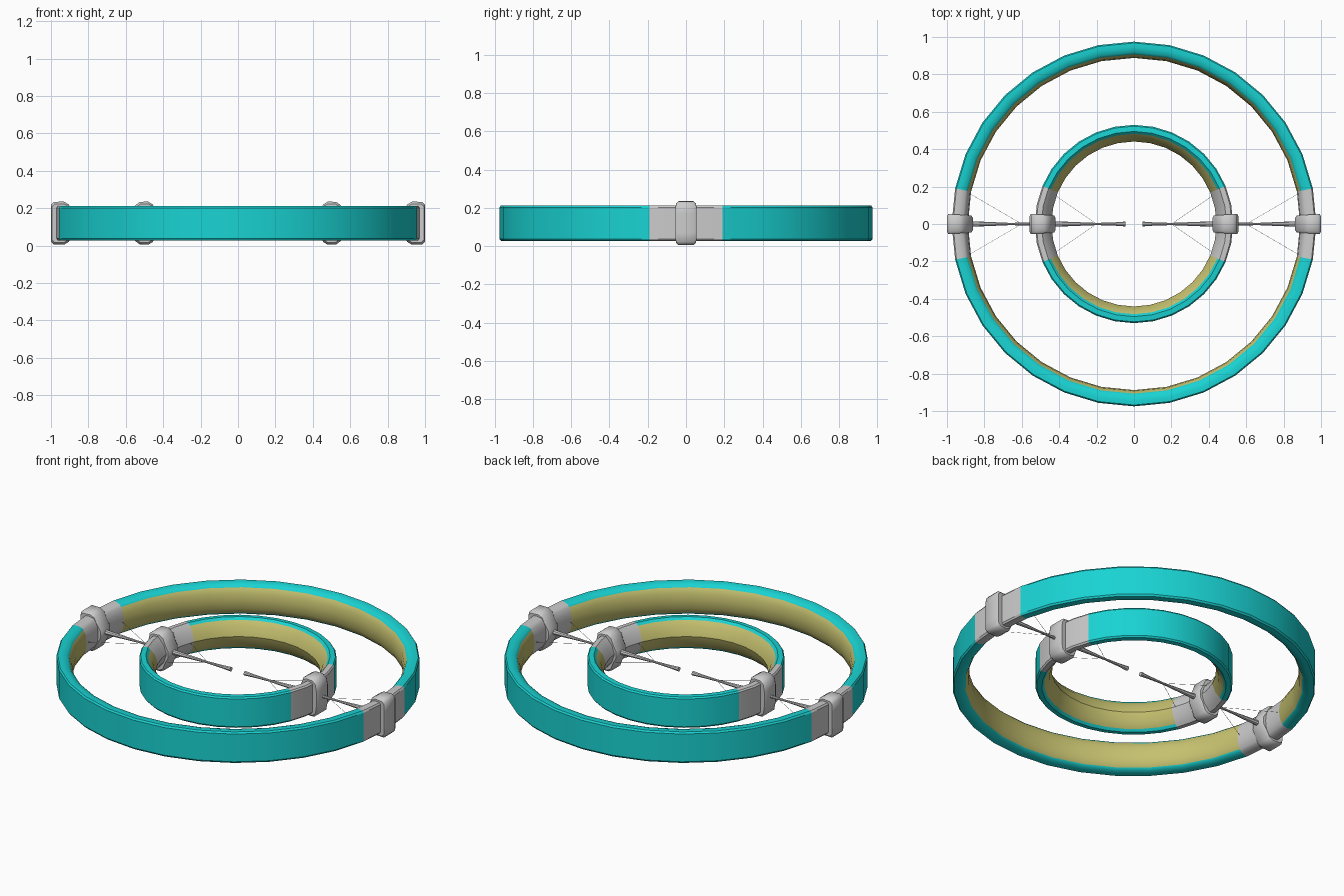
import bpy, bmesh
from math import sin, cos, pi
from mathutils import Vector

if "Cube" in bpy.data.objects:
    bpy.data.objects.remove(bpy.data.objects["Cube"])

ZC = 0.12
SEG = 32


def material(name, rgb):
    m = bpy.data.materials.new(name)
    m.diffuse_color = (*rgb, 1)
    m.use_nodes = True
    m.node_tree.nodes["Principled BSDF"].inputs["Base Color"].default_value = m.diffuse_color
    return m


TEAL = material("teal_shell", (0.01, 0.65, 0.65))
OLIVE = material("olive_lining", (0.56, 0.53, 0.16))


def finish(name, bm, mats=(), angle=0.6):
    bmesh.ops.recalc_face_normals(bm, faces=bm.faces)
    me = bpy.data.meshes.new(name)
    bm.to_mesh(me)
    bm.free()
    ob = bpy.data.objects.new(name, me)
    bpy.context.collection.objects.link(ob)
    for m in mats:
        me.materials.append(m)
    bpy.ops.object.select_all(action='DESELECT')
    ob.select_set(True)
    bpy.context.view_layer.objects.active = ob
    bpy.ops.object.shade_smooth_by_angle(angle=angle)
    return ob


def arc(name, half, first, last, mats=(), lining=0):
    """Sweep a top/bottom symmetric section around z between two segment numbers."""
    prof = half + [(r, -z) for r, z in reversed(half) if z > 0]
    bm = bmesh.new()
    rows = [[bm.verts.new((r * cos(2 * pi * i / SEG), r * sin(2 * pi * i / SEG), ZC + z))
             for r, z in prof] for i in range(first, last + 1)]
    n = len(prof)
    for a, b in zip(rows, rows[1:]):
        for j in range(n):
            k = (j + 1) % n
            f = bm.faces.new((a[j], a[k], b[k], b[j]))
            if mats and lining <= j < n - 1 - lining:
                f.material_index = 1
    bm.faces.new(rows[0])
    bm.faces.new(rows[-1])
    return finish(name, bm, mats)


def clamp(name, outline, side):
    """Rounded block: an xz outline extruded along y and bevelled."""
    bm = bmesh.new()
    pts = outline + [(x, -z) for x, z in reversed(outline)]
    xm = sum(p[0] for p in pts) / len(pts)
    rows = []
    for y, s in ((-1, .9), (-.75, 1), (.75, 1), (1, .9)):
        rows.append([bm.verts.new((side * (xm + (x - xm) * s),
                                   y * (0.05 + 0.06 * (x - xm)), ZC + z * s))
                     for x, z in pts])
    for a, b in zip(rows, rows[1:]):
        for j in range(len(pts)):
            k = (j + 1) % len(pts)
            bm.faces.new((a[j], a[k], b[k], b[j]))
    bm.faces.new(rows[0])
    bm.faces.new(rows[-1])
    finish(name, bm, angle=0.8)


def rod(name, pts, sides=8):
    """Turned rod through (position, radius) stations."""
    bm = bmesh.new()
    d = (pts[-1][0] - pts[0][0]).normalized()
    u = d.cross(Vector((0, 0, 1))).normalized()
    v = d.cross(u)
    rows = [[bm.verts.new(p + r * (u * cos(2 * pi * i / sides) + v * sin(2 * pi * i / sides)))
             for i in range(sides)] for p, r in pts]
    for a, b in zip(rows, rows[1:]):
        for j in range(sides):
            k = (j + 1) % sides
            bm.faces.new((a[j], a[k], b[k], b[j]))
    bm.faces.new(rows[0])
    bm.faces.new(rows[-1])
    finish(name, bm)


# Ring sections: outer wall, rim, then bulging lining
outer = [(.975, .082), (.968, .092), (.945, .093), (.918, .086), (.907, .075), (.893, .045), (.888, 0)]
inner = [(.53, .082), (.523, .091), (.495, .093), (.482, .08), (.457, .05), (.441, 0)]

# Coloured half rings and the grey couplings between them
for label, sec, gap, lining in (("outer", outer, 1, 4), ("inner", inner, 2, 3)):
    for k, where in ((0, "back"), (16, "front")):
        arc(f"{label}_ring_{where}", sec, k + gap, k + 16 - gap, (TEAL, OLIVE), lining)
    for k, where in ((0, "right"), (16, "left")):
        arc(f"{label}_coupling_{where}", sec, k - gap, k + gap)

# Clamp outlines, upper half
outer_clamp = [(1.0, .05), (1.0, .098), (.985, .114), (.93, .115), (.905, .1), (.885, .06), (.862, .022)]
inner_clamp = [(.558, .05), (.55, .095), (.525, .114), (.48, .115), (.455, .1), (.44, .06), (.42, .022)]


def P(x, y=0.0, z=0.0):
    return Vector((x, y, ZC + z))


for s, where in ((1, "right"), (-1, "left")):
    clamp(f"outer_clamp_{where}", outer_clamp, s)
    clamp(f"inner_clamp_{where}", inner_clamp, s)
    # Tapered spokes pointing at the centre
    rod(f"outer_spoke_{where}", [(P(s * .87), .015), (P(s * .66), .006), (P(s * .55), .009)])
    rod(f"inner_spoke_{where}", [(P(s * .43), .015), (P(s * .2), .006),
                                 (P(s * .1), .009), (P(s * .045), .013)])
    # Hair-thin stay wires
    for t in (-1, 1):
        rod(f"outer_wire_{where}", [(P(s * .6), .001), (P(s * .9, t * .175), .001)], 3)
        rod(f"inner_wire_{where}", [(P(s * .2), .001), (P(s * .44, t * .165), .001)], 3)
